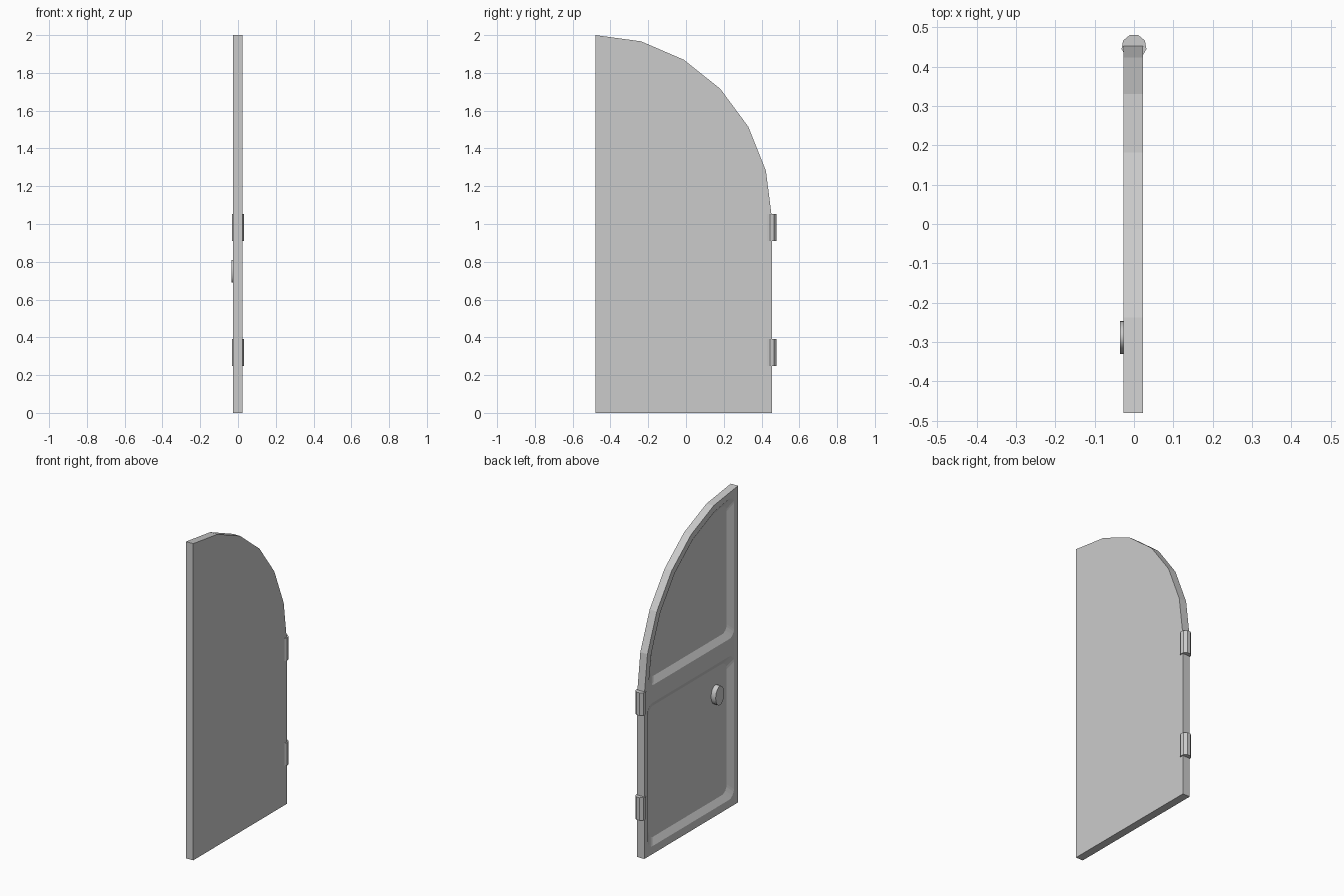
import bpy, bmesh, math
from mathutils import Vector

if "Cube" in bpy.data.objects:
    bpy.data.objects.remove(bpy.data.objects["Cube"])

BACK, FACE, FLOOR = 0.023, -0.027, -0.003   # x of plain side, panelled side, recess floor
Y0, Z0, RY, RZ = -0.48, 1.03, 0.935, 0.97   # centre and radii of the quarter arch


def arch(o, start, end):
    """Arch points offset inwards by o, from angle start to end (measured from vertical)."""
    angles = [start] + [math.radians(15 * i) for i in range(1, 6)] + [end]
    return [Vector((Y0 + (RY - o) * math.sin(a), Z0 + (RZ - o) * math.cos(a))) for a in angles]


def rounded(pts, corners, r, n=4):
    """Round the listed corners of a polygon."""
    out = []
    for i, p in enumerate(pts):
        if i not in corners:
            out.append(p)
            continue
        a = (pts[i - 1] - p).normalized()
        b = (pts[(i + 1) % len(pts)] - p).normalized()
        half = a.angle(b) / 2
        t = r / math.tan(half)
        c = p + (a + b).normalized() * (r / math.sin(half))
        u, v = p + a * t - c, p + b * t - c
        for k in range(n + 1):
            out.append(c + (u.lerp(v, k / n)).normalized() * r)
    return out


def lower_panel(o):
    y0, y1, z0, z1 = Y0 + o, Y0 + RY - o + 0.005, 0.01 + o, 0.995 - o
    pts = [Vector(q) for q in ((y0, z0), (y1, z0), (y1, z1), (y0, z1))]
    return rounded(pts, range(4), 0.05)


def upper_panel(o):
    z0 = 1.025 + o
    curve = arch(o, math.asin(o / (RY - o)), math.acos((z0 - Z0) / (RZ - o)))
    pts = curve[::-1] + [Vector((Y0 + o, z0))]
    return rounded(pts, (0, len(curve) - 1, len(pts) - 1), 0.045)


def finish(bm, name):
    bmesh.ops.recalc_face_normals(bm, faces=bm.faces)
    mesh = bpy.data.meshes.new(name)
    bm.to_mesh(mesh)
    bm.free()
    ob = bpy.data.objects.new(name, mesh)
    bpy.context.collection.objects.link(ob)
    return ob


def ring(bm, pts, x):
    return [bm.verts.new((x, p.x, p.y)) for p in pts]


def bridge(bm, a, b):
    for i in range(len(a)):
        j = (i + 1) % len(a)
        bm.faces.new((a[i], a[j], b[j], b[i]))


# Door slab with two recessed, sloped-edge panels
bm = bmesh.new()
outline = [Vector((Y0, 0)), Vector((Y0 + RY, 0))] + arch(0, 0, math.pi / 2)[::-1]
back, front = ring(bm, outline, BACK), ring(bm, outline, FACE)
bm.faces.new(back)
bridge(bm, back, front)
loops = [front]
for panel in (lower_panel, upper_panel):
    rim, floor = ring(bm, panel(0.04), FACE), ring(bm, panel(0.078), FLOOR)
    bridge(bm, rim, floor)
    bm.faces.new(floor)
    loops.append(rim)
edges = []
for loop in loops:
    for i in range(len(loop)):
        edges.append(bm.edges.get((loop[i - 1], loop[i])))
bmesh.ops.triangle_fill(bm, edges=edges, use_beauty=True, normal=(-1, 0, 0))
finish(bm, "door_slab")

# Hinge barrels, nine-sided
for name, z in (("lower_hinge", 0.32), ("upper_hinge", 0.982)):
    bm = bmesh.new()
    rings = []
    for h in (-0.072, 0.072):
        rings.append([bm.verts.new((0.032 * math.sin(math.radians(20 + 40 * i)),
                                    0.45 + 0.032 * math.cos(math.radians(20 + 40 * i)), z + h))
                      for i in range(9)])
        bm.faces.new(rings[-1])
    bridge(bm, *rings)
    finish(bm, name)

# Oval knob standing on the lower panel
bpy.ops.mesh.primitive_cylinder_add(vertices=20, radius=1, depth=1,
                                    location=(-0.018, -0.288, 0.75),
                                    rotation=(0, math.pi / 2, 0))
knob = bpy.context.object
knob.name = "knob"
knob.scale = (0.06, 0.042, 0.034)
bpy.ops.object.shade_smooth_by_angle(angle=math.radians(40))
